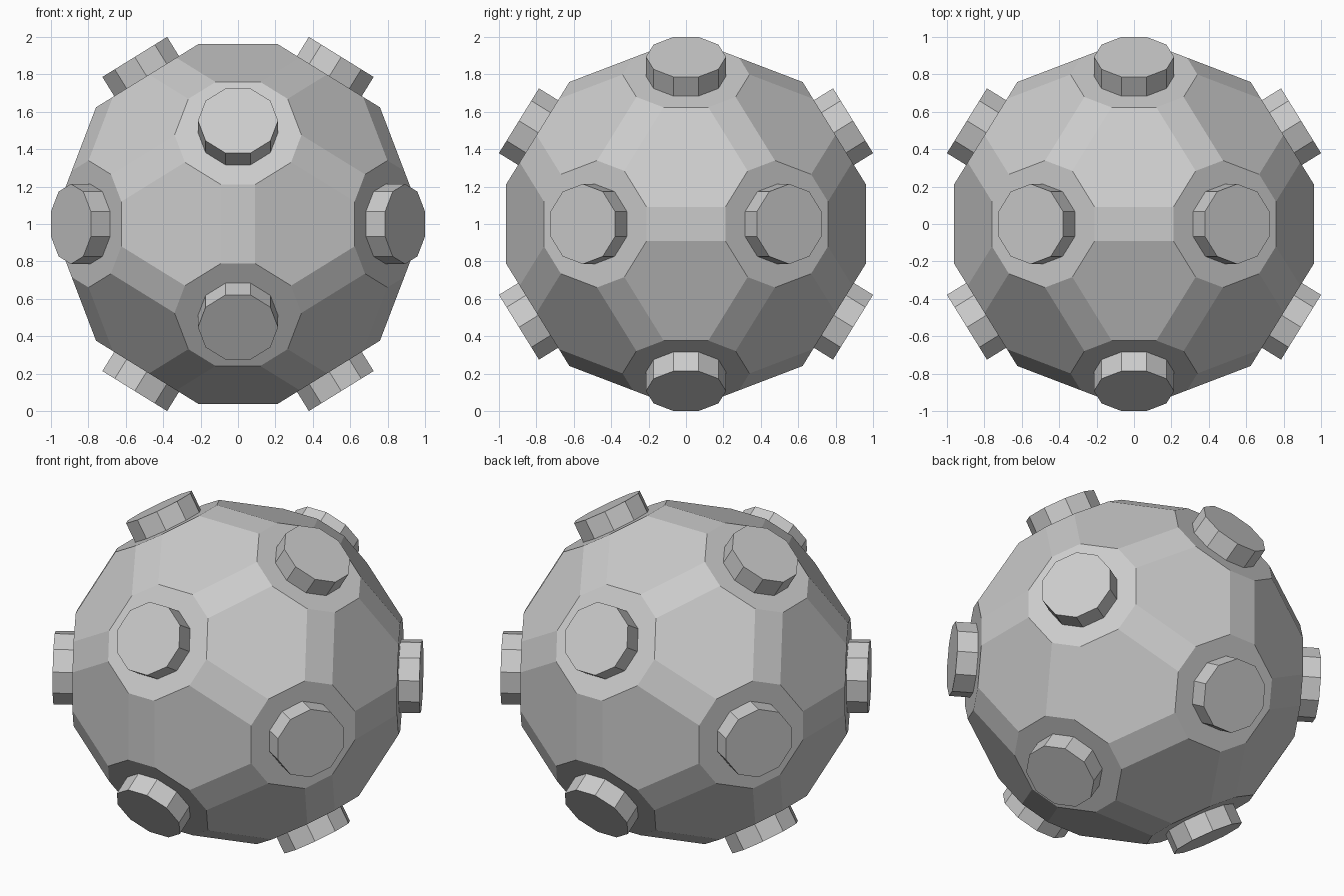
import bpy, bmesh
from mathutils import Vector, Matrix

if "Cube" in bpy.data.objects:
    bpy.data.objects.remove(bpy.data.objects["Cube"])

PHI = (1 + 5 ** 0.5) / 2
CENTRE = Vector((0, 0, 1))

# Twelve five-fold axes: cyclic permutations of (1, 0, phi)
axes = []
for s in (1, -1):
    for t in (1, -1):
        x, z = s, t * PHI
        axes += [Vector(p).normalized() for p in ((x, 0, z), (z, x, 0), (0, z, x))]

# Mirror planes lie midway between neighbouring axes
mirrors = [(a + b).normalized() for i, a in enumerate(axes)
           for b in axes[i + 1:] if a.dot(b) > 0.1]

# Body: one corner reflected through every mirror gives all 120 corners
corners = {}
stack = [Vector((0.09, -0.963, 0.21))]
while stack:
    p = stack.pop()
    if any((p - q).length < 0.01 for q in corners.values()):
        continue
    corners[len(corners)] = p
    stack += [p - 2 * p.dot(m) * m for m in mirrors]

bm = bmesh.new()
for p in corners.values():
    bm.verts.new(p)
bmesh.ops.convex_hull(bm, input=bm.verts[:])
bmesh.ops.dissolve_limit(bm, angle_limit=0.06, verts=bm.verts[:], edges=bm.edges[:])
bmesh.ops.recalc_face_normals(bm, faces=bm.faces[:])
mesh = bpy.data.meshes.new("body")
bm.to_mesh(mesh)
bm.free()
body = bpy.data.objects.new("body", mesh)
body.location = CENTRE
bpy.context.collection.objects.link(body)

# Knob: ten-sided prism shared by all twelve large faces
bm = bmesh.new()
bmesh.ops.create_cone(bm, cap_ends=True, segments=10,
                      radius1=0.214, radius2=0.214, depth=0.15)
knob_mesh = bpy.data.meshes.new("knob")
bm.to_mesh(knob_mesh)
bm.free()

for n in axes:
    side = Vector([1.0 if abs(c) < 1e-6 else 0.0 for c in n])
    rot = Matrix((side.cross(n), side, n)).transposed().to_4x4()
    knob = bpy.data.objects.new("knob", knob_mesh)
    knob.matrix_world = Matrix.Translation(CENTRE + n * 0.975) @ rot
    bpy.context.collection.objects.link(knob)
